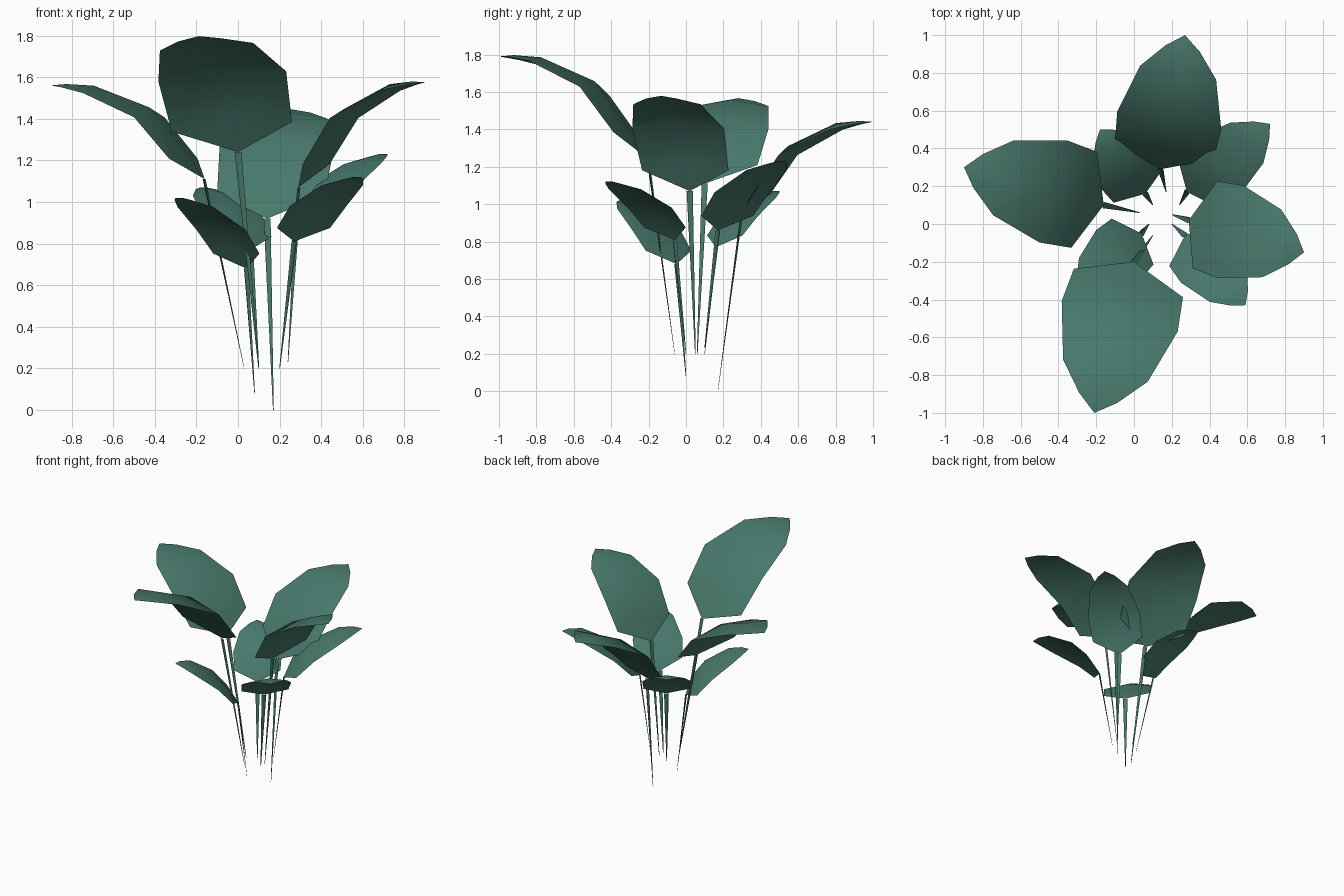
import bpy
from mathutils import Vector

if "Cube" in bpy.data.objects:
    bpy.data.objects.remove(bpy.data.objects["Cube"])

leaf_green = bpy.data.materials.new("deep teal green")
leaf_green.diffuse_color = (0.065, 0.19, 0.15, 1)
leaf_green.use_nodes = True
leaf_green.node_tree.nodes["Principled BSDF"].inputs["Base Color"].default_value = leaf_green.diffuse_color

# cross rows of a leaf: (fraction along, relative width)
ROWS = [(0.14, 0.94), (0.36, 1.0), (0.72, 0.73), (0.90, 0.33)]
# edge heights as a fraction of the rise, for big and small leaves
BIG_RISE = [0.22, 0.66, 0.92, 0.98]
SMALL_RISE = [0.21, 0.55, 0.87, 0.97]


def add_mesh(name, verts, faces):
    me = bpy.data.meshes.new(name)
    me.from_pydata([tuple(v) for v in verts], [], faces)
    me.materials.append(leaf_green)
    me.shade_smooth()
    ob = bpy.data.objects.new(name, me)
    bpy.context.collection.objects.link(ob)
    return ob


def add_leaf(name, base, tip, root, width, rise, tilt=0.0):
    base, tip, root = Vector(base), Vector(tip), Vector(root)
    d = tip - base
    side = Vector((-d.y, d.x, 0)).normalized()
    # blade: left edge, raised midrib and right edge on each row
    verts = [base]
    for (t, w), h in zip(ROWS, rise):
        mid = base + Vector((d.x * t, d.y * t, d.z * h))
        half = side * (width * w / 2)
        roll = Vector((0, 0, tilt * w))
        verts += [mid + half + roll,
                  mid + Vector((0, 0, 0.085 * width * w)),
                  mid - half - roll]
    verts.append(tip)
    faces = [(0, 2, 1), (0, 3, 2)]
    for r in range(len(ROWS) - 1):
        a = 1 + 3 * r
        faces += [(a, a + 1, a + 4, a + 3), (a + 1, a + 2, a + 5, a + 4)]
    n = len(verts) - 1
    faces += [(n - 3, n - 2, n), (n - 2, n - 1, n)]
    add_mesh(name + "_blade", verts, [f[::-1] for f in faces])
    # stem: thin shallow gutter tapering to the root
    out = Vector((d.x, d.y, 0)).normalized()
    sv = []
    for p, w in ((base, 0.017), (root, 0.002)):
        sv += [p + side * w, p + out * w * 0.6, p - side * w]
    add_mesh(name + "_stem", sv, [(0, 1, 4, 3), (1, 2, 5, 4)])


# four tall leaves
add_leaf("front_leaf", (0, -0.2, 1.24), (-0.21, -1.0, 1.79),
         (0.10, -0.06, 0.2), 0.635, BIG_RISE, 0.025)
add_leaf("left_leaf", (-0.16, 0.1, 1.11), (-0.9, 0.3, 1.56),
         (0.03, 0.06, 0.2), 0.56, BIG_RISE)
add_leaf("back_leaf", (0.14, 0.29, 0.92), (0.27, 1.0, 1.44),
         (0.17, 0.17, 0.0), 0.56, BIG_RISE)
add_leaf("right_leaf", (0.29, 0.02, 1.07), (0.9, -0.15, 1.575),
         (0.2, 0.05, 0.2), 0.51, BIG_RISE)

# four low leaves
add_leaf("back_left_small_leaf", (0.06, 0.16, 0.77), (-0.18, 0.5, 1.07),
         (0.10, 0.10, 0.2), 0.35, SMALL_RISE)
add_leaf("back_right_small_leaf", (0.28, 0.17, 0.86), (0.72, 0.53, 1.23),
         (0.24, 0.10, 0.23), 0.38, SMALL_RISE)
add_leaf("front_right_small_leaf", (0.27, -0.06, 0.81), (0.59, -0.43, 1.12),
         (0.20, 0.0, 0.2), 0.36, SMALL_RISE)
add_leaf("front_left_small_leaf", (0.04, -0.05, 0.68), (-0.3, -0.36, 1.02),
         (0.08, 0.0, 0.08), 0.35, SMALL_RISE)
